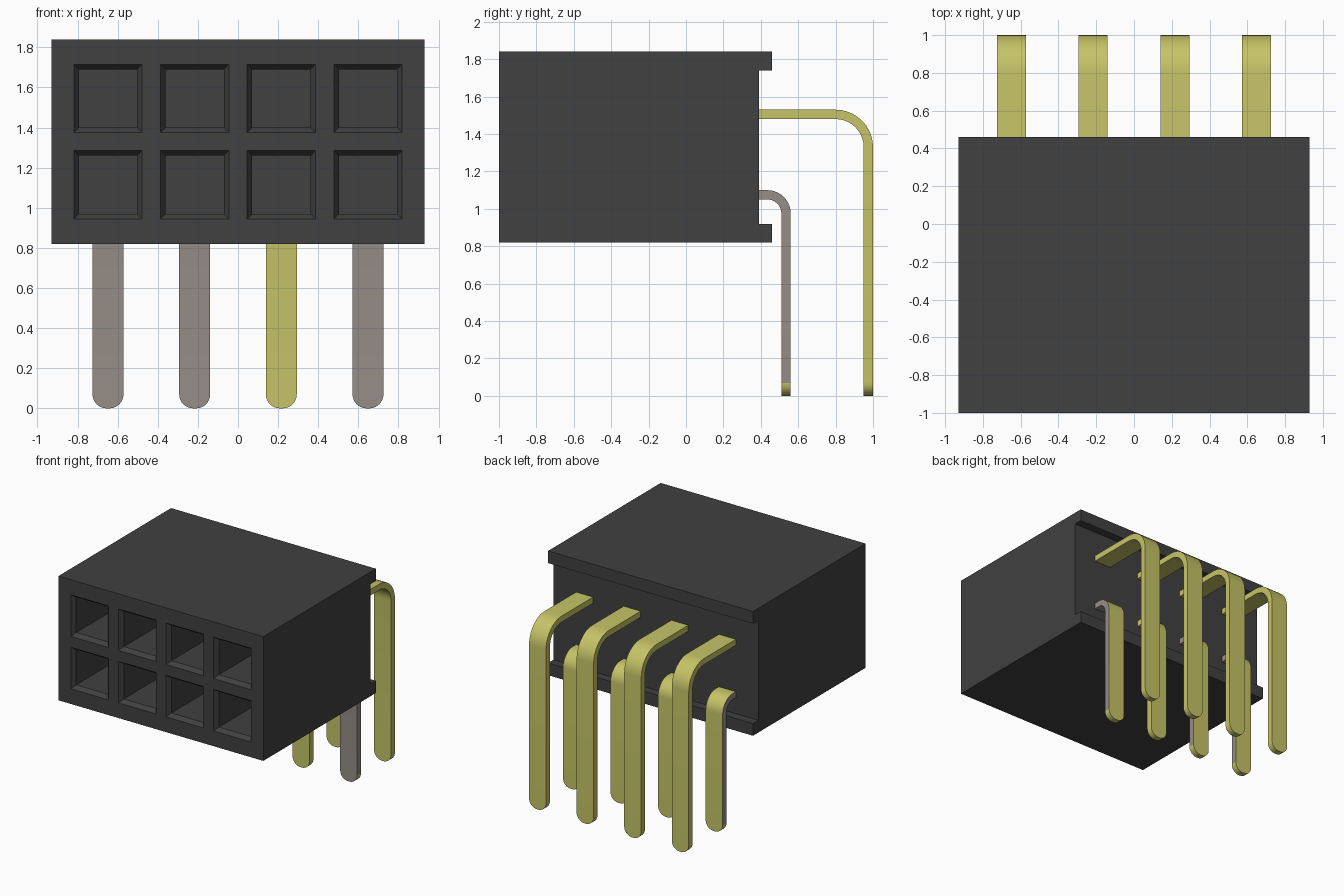
import bpy, bmesh
from math import sin, cos, pi, radians

cube = bpy.data.objects.get("Cube")
if cube:
    bpy.data.objects.remove(cube, do_unlink=True)


def material(name, rgb):
    m = bpy.data.materials.new(name)
    m.use_nodes = True
    m.diffuse_color = (*rgb, 1)
    bsdf = m.node_tree.nodes["Principled BSDF"]
    bsdf.inputs["Base Color"].default_value = (*rgb, 1)
    bsdf.inputs["Roughness"].default_value = 0.7
    return m


black = material("black plastic", (0.052, 0.052, 0.052))
gold = material("pale gold", (0.56, 0.55, 0.135))
grey = material("warm grey metal", (0.31, 0.27, 0.24))


def add_object(name, bm, materials):
    bmesh.ops.recalc_face_normals(bm, faces=bm.faces)
    mesh = bpy.data.meshes.new(name)
    bm.to_mesh(mesh)
    bm.free()
    for m in materials:
        mesh.materials.append(m)
    obj = bpy.data.objects.new(name, mesh)
    bpy.context.collection.objects.link(obj)
    return obj


COLUMNS = [-0.648, -0.216, 0.216, 0.648]
ROWS = [1.115, 1.545]
HALF_HOLE = 0.17
FRONT, BACK, LIP = -1.0, 0.39, 0.07


def build_housing():
    # Front grid whose cells include the socket openings
    xs = [-0.93] + [c + s * HALF_HOLE for c in COLUMNS for s in (-1, 1)] + [0.93]
    zs = [0.82, 0.92] + [r + s * HALF_HOLE for r in ROWS for s in (-1, 1)] + [1.74, 1.84]
    bm = bmesh.new()
    grid = [[bm.verts.new((x, FRONT, z)) for x in xs] for z in zs]
    for j in range(len(zs) - 1):
        for i in range(len(xs) - 1):
            bm.faces.new((grid[j][i], grid[j][i + 1], grid[j + 1][i + 1], grid[j + 1][i]))

    # Block
    res = bmesh.ops.extrude_face_region(bm, geom=bm.faces[:], use_keep_orig=True)["geom"]
    for v in res:
        if isinstance(v, bmesh.types.BMVert):
            v.co.y = BACK
    bmesh.ops.recalc_face_normals(bm, faces=bm.faces)

    # Rear lips along the top and bottom
    lips = [f for f in bm.faces if f.normal.y > 0.9
            and not 0.92 < f.calc_center_median().z < 1.74]
    res = bmesh.ops.extrude_face_region(bm, geom=lips)["geom"]
    for v in res:
        if isinstance(v, bmesh.types.BMVert):
            v.co.y += LIP

    # Chamfered sockets
    bm.normal_update()
    sockets = [f for f in bm.faces if f.normal.y < -0.9
               and any(abs(f.calc_center_median().x - c) < 0.01 for c in COLUMNS)
               and any(abs(f.calc_center_median().z - r) < 0.01 for r in ROWS)]
    bmesh.ops.inset_individual(bm, faces=sockets, thickness=0.035, depth=-0.035)
    for f in bmesh.ops.extrude_discrete_faces(bm, faces=sockets)["faces"]:
        for v in f.verts:
            v.co.y += 0.95
    bmesh.ops.dissolve_limit(bm, angle_limit=radians(1), verts=bm.verts, edges=bm.edges)
    add_object("housing", bm, [black])


def build_pin(name, x, top, rear, radius, inner_grey):
    half, thick, tip, steps = 0.077, 0.05, 0.07, 10
    # Stations along the pin: outer point, outward normal, half width
    path = [(BACK - 0.01, top, 0, 1, half)]
    for i in range(steps + 1):
        a = i / steps * pi / 2
        path.append((rear - radius * (1 - sin(a)), top - radius * (1 - cos(a)),
                     sin(a), cos(a), half))
    tip_start = len(path)
    for i in range(steps + 1):
        a = i / steps * pi / 2
        path.append((rear, tip * (1 - sin(a)), 1, 0, half - tip * (1 - cos(a))))

    bm = bmesh.new()
    rings = []
    for y, z, ny, nz, w in path:
        iy, iz = y - thick * ny, z - thick * nz
        corners = ((x - w, y, z), (x + w, y, z), (x + w, iy, iz), (x - w, iy, iz))
        rings.append([bm.verts.new(c) for c in corners])
    for n, (a, b) in enumerate(zip(rings, rings[1:])):
        for k in range(4):
            f = bm.faces.new((a[k], a[(k + 1) % 4], b[(k + 1) % 4], b[k]))
            # Outer face and rounded tip edge stay gold
            rounded = n >= tip_start and k % 2 == 1
            f.material_index = int(inner_grey and k != 0 and not rounded)
    bm.faces.new(rings[0])
    bm.faces.new(rings[-1])

    obj = add_object(name, bm, [gold, grey])
    bpy.ops.object.select_all(action="DESELECT")
    obj.select_set(True)
    bpy.context.view_layer.objects.active = obj
    bpy.ops.object.shade_smooth_by_angle(angle=radians(30))


build_housing()
for n, x in enumerate(COLUMNS):
    build_pin(f"upper_pin_{n + 1}", x, 1.53, 1.0, 0.2, False)
    build_pin(f"lower_pin_{n + 1}", x, 1.10, 0.56, 0.125, n != 2)
